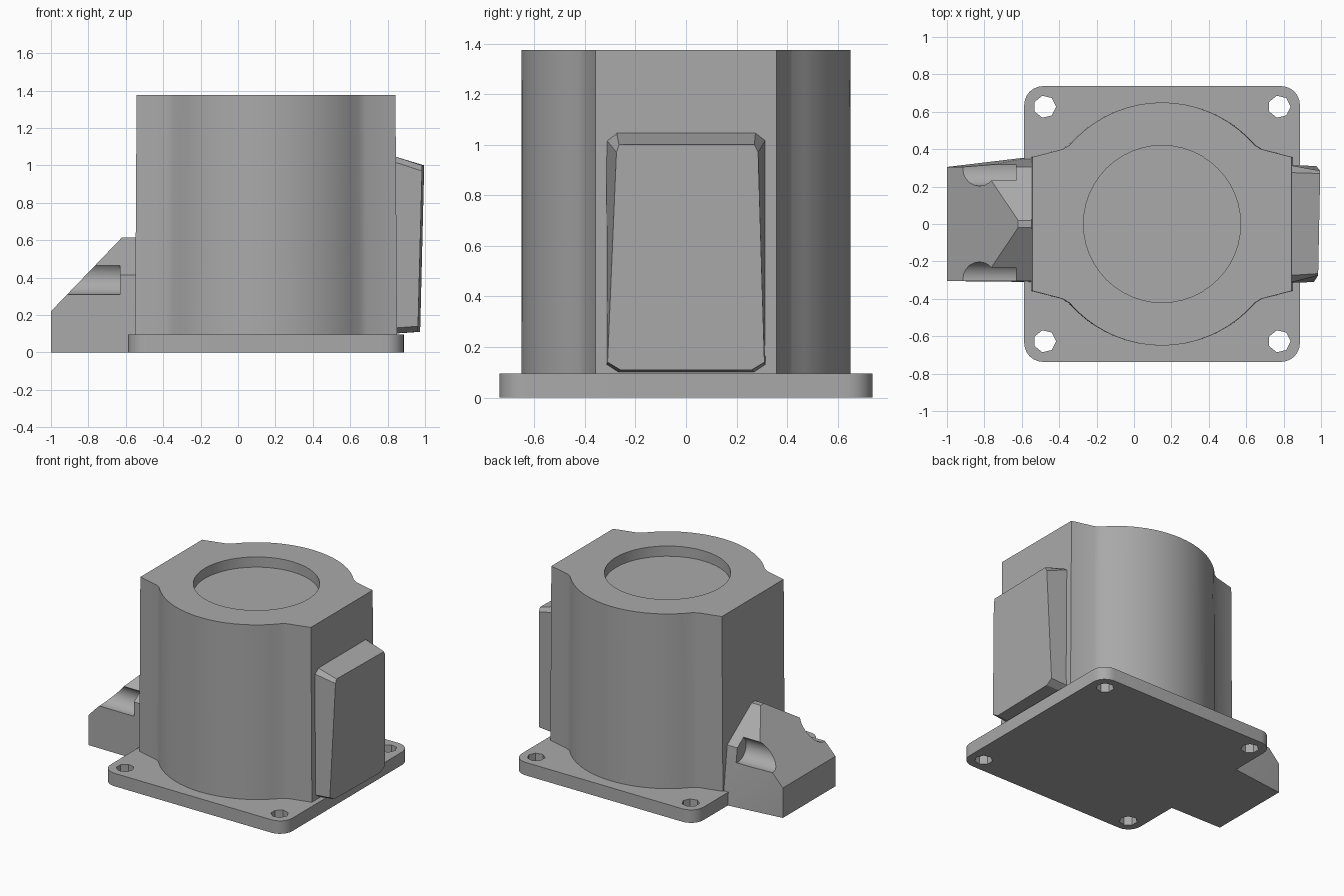
import bpy, bmesh
from math import cos, sin, radians, pi

cube = bpy.data.objects.get("Cube")
if cube:
    bpy.data.objects.remove(cube, do_unlink=True)

CX = 0.15            # axis of the round housing
PLATE_TOP, TOP = 0.095, 1.375

grey = bpy.data.materials.new("plain_grey")
grey.use_nodes = True
GREY = (0.4, 0.4, 0.4, 1)
grey.diffuse_color = GREY
grey.node_tree.nodes["Principled BSDF"].inputs["Base Color"].default_value = GREY


def make(name, bm):
    bmesh.ops.recalc_face_normals(bm, faces=bm.faces[:])
    mesh = bpy.data.meshes.new(name)
    bm.to_mesh(mesh)
    bm.free()
    obj = bpy.data.objects.new(name, mesh)
    bpy.context.collection.objects.link(obj)
    mesh.materials.append(grey)
    return obj


def loft(name, lower, upper):
    """Closed solid between two rings with equal point counts."""
    bm = bmesh.new()
    a = [bm.verts.new(p) for p in lower]
    b = [bm.verts.new(p) for p in upper]
    n = len(a)
    bm.faces.new(a)
    bm.faces.new(b)
    for i in range(n):
        j = (i + 1) % n
        bm.faces.new((a[i], a[j], b[j], b[i]))
    return make(name, bm)


def prism(name, outline, z0, z1):
    return loft(name, [(x, y, z0) for x, y in outline],
                [(x, y, z1) for x, y in outline])


def arc(x, y, r, start, end, steps):
    angles = [radians(start + (end - start) * i / steps) for i in range(steps + 1)]
    return [(x + r * cos(t), y + r * sin(t)) for t in angles]


def circle(x, y, r, n):
    return arc(x, y, r, 0, 360 - 360 / n, n - 1)


def cut(obj, cutters):
    for c in cutters:
        mod = obj.modifiers.new("cut", 'BOOLEAN')
        mod.operation = 'DIFFERENCE'
        mod.solver = 'EXACT'
        mod.object = c
    bpy.context.view_layer.update()
    graph = bpy.context.evaluated_depsgraph_get()
    mesh = bpy.data.meshes.new_from_object(obj.evaluated_get(graph))
    obj.modifiers.clear()
    obj.data = mesh
    for c in cutters:
        bpy.data.objects.remove(c, do_unlink=True)


def smooth(obj, angle=30):
    bpy.ops.object.select_all(action='DESELECT')
    obj.select_set(True)
    bpy.context.view_layer.objects.active = obj
    bpy.ops.object.shade_smooth_by_angle(angle=radians(angle))


# Base plate with rounded corners and four bolt holes
R = 0.1
outline = []
for sx, sy, start in ((1, 1, 0), (-1, 1, 90), (-1, -1, 180), (1, -1, 270)):
    outline += arc(CX + sx * (0.737 - R), sy * (0.737 - R), R, start, start + 90, 6)
plate = prism("base_plate", outline, 0, PLATE_TOP)
cut(plate, [prism("bolt_hole", circle(CX + sx * 0.627, sy * 0.627, 0.06, 7), -0.1, 0.2)
            for sx in (-1, 1) for sy in (-1, 1)])
smooth(plate)

# Housing: round front and back, flat shoulders left and right
half = [(0.692, 0.358), (0.53, 0.4)] + arc(0, 0, 0.65, 35, 145, 20)[1:-1] + \
       [(-0.53, 0.4), (-0.692, 0.358)]
ring = half + [(-x, -y) for x, y in half]
housing = loft("housing", [(CX + x * 1.012, y, PLATE_TOP - 0.02) for x, y in ring],
               [(CX + x, y, TOP) for x, y in ring])
cut(housing, [prism("recess", circle(CX, 0, 0.42, 48), TOP - 0.075, TOP + 0.1)])
smooth(housing)

# Tapered side cover, thicker towards the top and back
base = [(-0.27, 0.1), (0.27, 0.1), (0.315, 0.13), (0.315, 1.02),
        (0.275, 1.05), (-0.275, 1.05), (-0.315, 1.02), (-0.315, 0.13)]
face = [(-0.26, 0.11), (0.26, 0.11), (0.31, 0.14), (0.285, 0.97),
        (0.27, 1.0), (-0.265, 1.0), (-0.275, 0.97), (-0.31, 0.14)]
loft("side_cover", [(0.83, y, z) for y, z in base],
     [(0.965 + 0.025 * z + 0.02 * y, y, z) for y, z in face])

# Cable connector: wedge with a hipped roof, flared at the back
points = [(-0.54, -0.31, 0), (-0.54, 0.36, 0)]
for s in (-1, 1):
    points += [(-1, s * 0.305, 0), (-1, s * 0.305, 0.22),
               (-0.62, s * 0.02, 0.615), (-0.54, s * 0.02, 0.615),
               (-0.812, s * 0.305, 0.415), (-0.54, s * 0.305, 0.415)]
bm = bmesh.new()
for p in points:
    bm.verts.new(p)
bmesh.ops.convex_hull(bm, input=bm.verts[:])
bmesh.ops.dissolve_limit(bm, angle_limit=radians(1), verts=bm.verts[:], edges=bm.edges[:])
connector = make("connector", bm)

# Rounded screw pockets along both sides of the connector
pockets = []
for s in (-1, 1):
    section = circle(s * 0.295, 0.4, 0.092, 20)
    pockets.append(loft("pocket", [(-1.1, y, z) for y, z in section],
                        [(-0.63, y, z) for y, z in section]))
cut(connector, pockets)
smooth(connector, 25)
